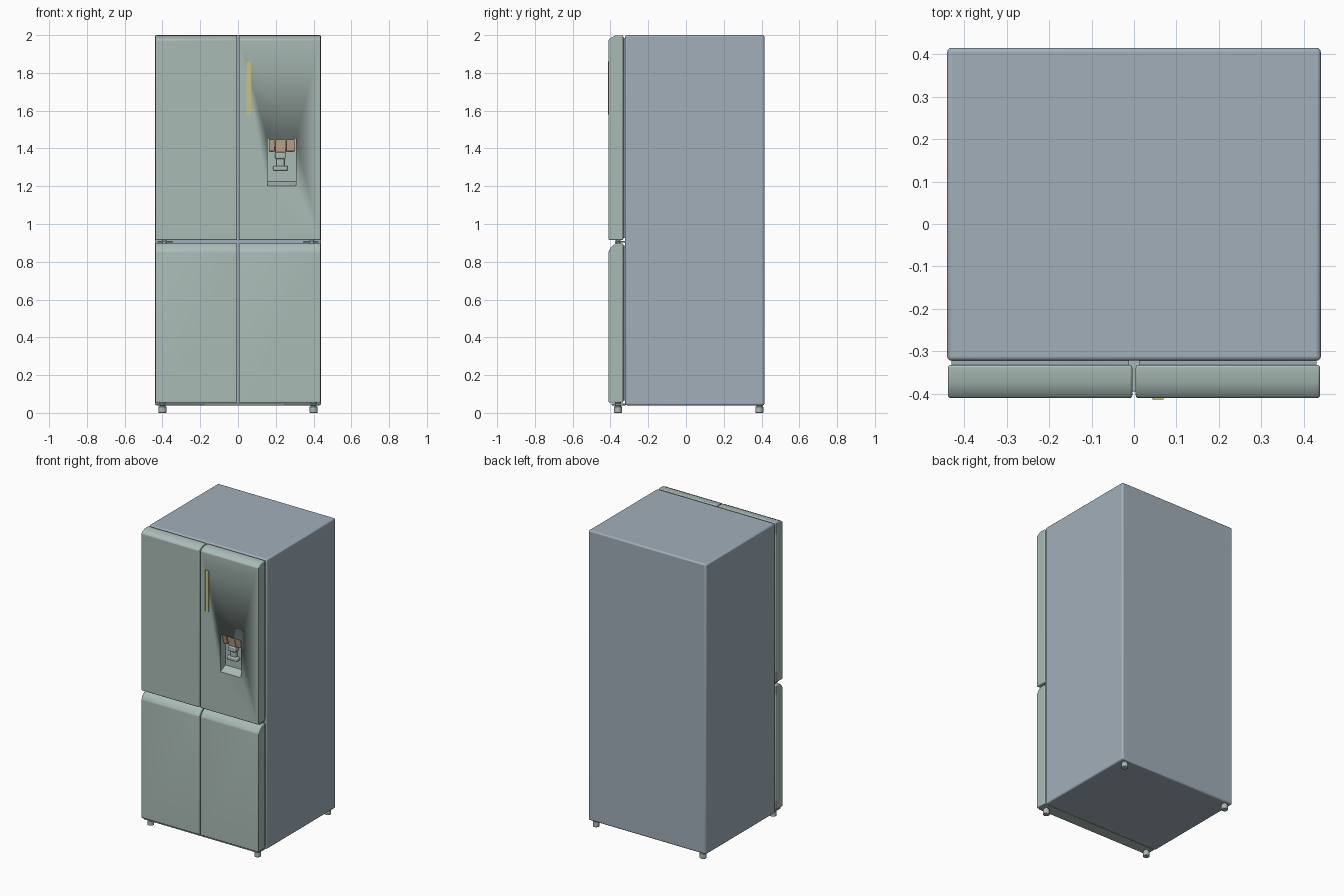
import bpy, bmesh
from mathutils import Matrix

if "Cube" in bpy.data.objects:
    bpy.data.objects.remove(bpy.data.objects["Cube"])


def material(name, color):
    m = bpy.data.materials.new(name)
    m.diffuse_color = (*color, 1)
    m.use_nodes = True
    m.node_tree.nodes["Principled BSDF"].inputs["Base Color"].default_value = m.diffuse_color
    return m


BODY = material("body_paint", (0.36, 0.43, 0.49))
DOOR = material("door_paint", (0.40, 0.50, 0.47))
DISPLAY = material("display_tint", (0.55, 0.55, 0.25))
PANEL = material("panel_tint", (0.65, 0.48, 0.33))


def finish(name, bm, mat, bevel=0.0, segments=2):
    bmesh.ops.recalc_face_normals(bm, faces=bm.faces)
    mesh = bpy.data.meshes.new(name)
    bm.to_mesh(mesh)
    bm.free()
    ob = bpy.data.objects.new(name, mesh)
    bpy.context.collection.objects.link(ob)
    if mat:
        mesh.materials.append(mat)
    if bevel:
        b = ob.modifiers.new("bevel", 'BEVEL')
        b.width, b.segments, b.limit_method = bevel, segments, 'ANGLE'
        b.angle_limit = 0.5
    bpy.ops.object.select_all(action='DESELECT')
    ob.select_set(True)
    bpy.context.view_layer.objects.active = ob
    bpy.ops.object.shade_smooth_by_angle(angle=0.6)
    return ob


def prism(name, profile, x0, x1, mat, bevel=0.0, segments=2):
    """Extrude a (y, z) side profile from x0 to x1."""
    bm = bmesh.new()
    face = bm.faces.new([bm.verts.new((x0, y, z)) for y, z in profile])
    out = bmesh.ops.extrude_face_region(bm, geom=[face])
    moved = [v for v in out["geom"] if isinstance(v, bmesh.types.BMVert)]
    bmesh.ops.translate(bm, verts=moved, vec=(x1 - x0, 0, 0))
    return finish(name, bm, mat, bevel, segments)


def box(name, x, y, z, mat, bevel=0.0, segments=2):
    profile = [(y[0], z[0]), (y[1], z[0]), (y[1], z[1]), (y[0], z[1])]
    return prism(name, profile, x[0], x[1], mat, bevel, segments)


def cylinder(name, x, y, z0, z1, r, mat, bevel=0.0):
    bm = bmesh.new()
    bmesh.ops.create_cone(bm, cap_ends=True, segments=20, radius1=r, radius2=r, depth=z1 - z0,
                          matrix=Matrix.Translation((x, y, (z0 + z1) / 2)))
    return finish(name, bm, mat, bevel)


# Cabinet and the base rail under the doors
box("cabinet", (-0.44, 0.44), (-0.322, 0.415), (0.04, 2.0), BODY, 0.01, 3)
box("base_rail", (-0.43, 0.43), (-0.395, -0.318), (0.04, 0.05), DOOR, 0.003)

# Door profiles with sloped top lips
upper = [(-0.332, 0.915), (-0.41, 0.915), (-0.41, 1.976), (-0.395, 1.988), (-0.372, 1.998), (-0.332, 1.998)]
lower = [(-0.332, 0.054), (-0.41, 0.054), (-0.41, 0.855), (-0.395, 0.88), (-0.372, 0.898), (-0.332, 0.898)]
doors = {}
for side, x0, x1 in (("left", -0.438, -0.004), ("right", 0.004, 0.438)):
    for level, prof in (("upper", upper), ("lower", lower)):
        name = f"{level}_{side}_door"
        doors[name] = prism(name, prof, x0, x1, DOOR, 0.006, 3)
        z0, z1 = prof[0][1] + 0.012, prof[-1][1] - 0.012
        box(f"{level}_{side}_gasket", (x0 + 0.008, x1 - 0.008), (-0.335, -0.318), (z0, z1), BODY)

# Hinges between the doors, and feet
for side, s in (("left", -1), ("right", 1)):
    box(f"{side}_hinge_plate", sorted((s * 0.345, s * 0.425)), (-0.375, -0.318), (0.901, 0.909), DOOR, 0.002)
    cylinder(f"{side}_hinge_pin", s * 0.39, -0.36, 0.885, 0.925, 0.012, DOOR)
    for end, y in (("front", -0.36), ("back", 0.388)):
        cylinder(f"{end}_{side}_foot", s * 0.4, y, 0.0, 0.034, 0.021, DOOR, 0.003)
        cylinder(f"{end}_{side}_foot_stem", s * 0.4, y, 0.03, 0.056, 0.016, DOOR)

# Dispenser recess with a sloped floor, cut into the upper right door
cut = prism("recess_cutter", [(-0.44, 1.198), (-0.411, 1.2), (-0.355, 1.225), (-0.355, 1.452), (-0.44, 1.452)],
            0.155, 0.308, DOOR)
door = doors["upper_right_door"]
mod = door.modifiers.new("recess", 'BOOLEAN')
mod.operation, mod.solver, mod.object = 'DIFFERENCE', 'EXACT', cut
cut.hide_render = True
cut.hide_set(True)

# Dispenser control panel in three segments
for part, x, y, z0 in (("left", (0.163, 0.194), -0.405, 1.385), ("middle", (0.197, 0.252), -0.400, 1.375),
                       ("right", (0.255, 0.300), -0.405, 1.385)):
    prism(f"dispenser_panel_{part}", [(y, 1.45), (-0.35, 1.45), (-0.35, z0), (y + 0.02, z0)],
          x[0], x[1], PANEL, 0.003)

# Nozzle and paddle
box("dispenser_nozzle", (0.197, 0.252), (-0.392, -0.35), (1.345, 1.38), DOOR, 0.006)
box("dispenser_lever", (0.204, 0.245), (-0.376, -0.35), (1.295, 1.35), DOOR, 0.004)
box("dispenser_paddle", (0.186, 0.263), (-0.388, -0.35), (1.283, 1.308), DOOR, 0.006)

# Vertical display strip
box("display_strip", (0.044, 0.07), (-0.4135, -0.405), (1.58, 1.86), DISPLAY, 0.001)
